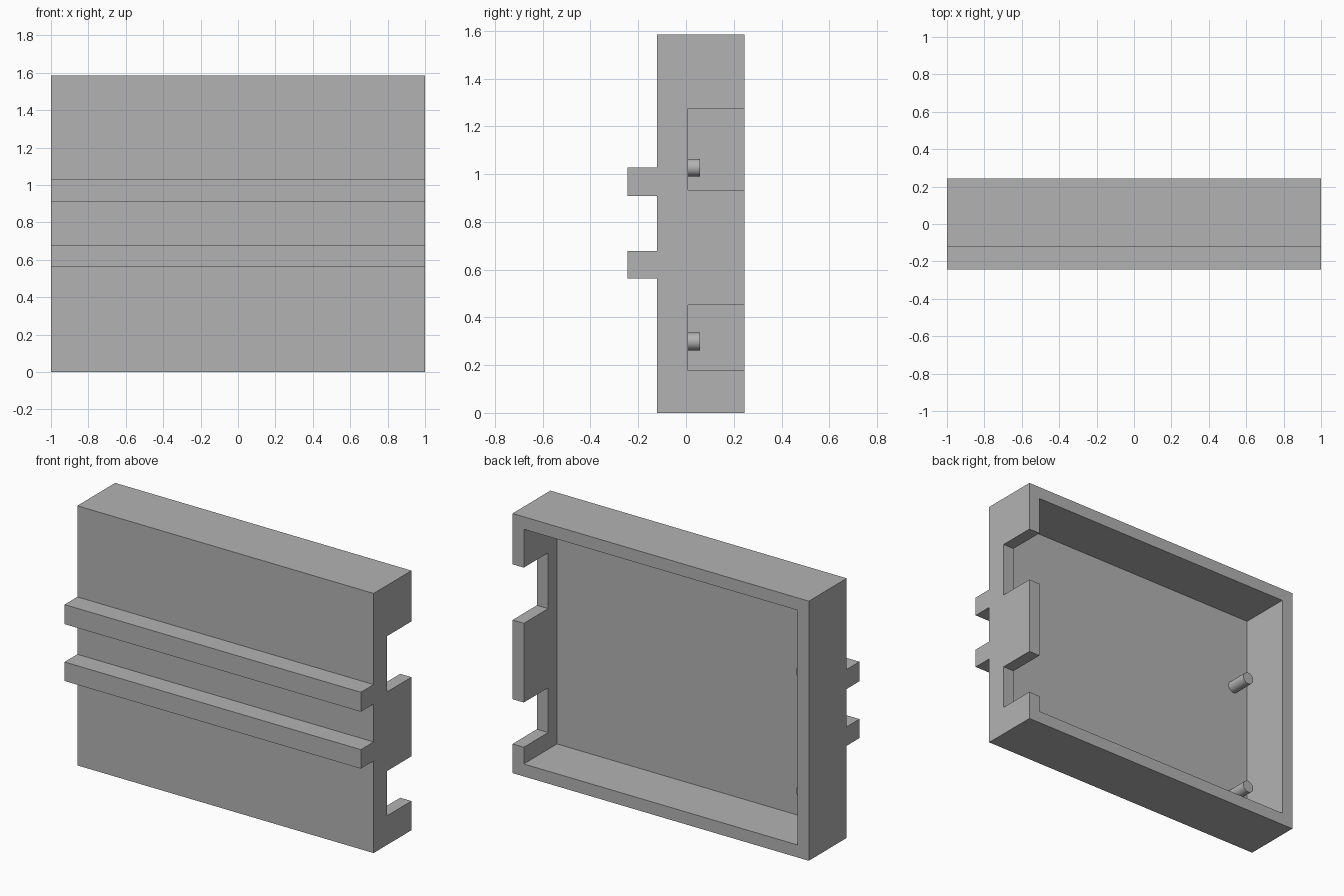
import bpy
import bmesh
from mathutils import Matrix, Vector

cube = bpy.data.objects.get("Cube")
if cube:
    bpy.data.objects.remove(cube, do_unlink=True)

# Single plain grey material
grey = bpy.data.materials.new("plain_grey")
grey.use_nodes = True
colour = (0.45, 0.45, 0.45, 1)
grey.diffuse_color = colour
grey.node_tree.nodes["Principled BSDF"].inputs["Base Color"].default_value = colour

HEIGHT, BACK, FRONT, RAIL_FRONT = 1.584, 0.244, -0.121, -0.244
WALL, FLOOR = 0.076, -0.076
RAILS = [(0.562, 0.678), (0.909, 1.028)]
NOTCHES = [(0.178, 0.451), (0.934, 1.274)]


def finish(name, bm):
    mesh = bpy.data.meshes.new(name)
    bmesh.ops.recalc_face_normals(bm, faces=bm.faces)
    bm.to_mesh(mesh)
    bm.free()
    obj = bpy.data.objects.new(name, mesh)
    bpy.context.collection.objects.link(obj)
    mesh.materials.append(grey)
    return obj


def box(name, low, high):
    low, high = Vector(low), Vector(high)
    bm = bmesh.new()
    place = Matrix.Translation((low + high) / 2) @ Matrix.Diagonal((*(high - low), 1))
    bmesh.ops.create_cube(bm, size=1, matrix=place)
    return finish(name, bm)


def cut(target, cutter):
    mod = target.modifiers.new(cutter.name, "BOOLEAN")
    mod.operation = "DIFFERENCE"
    mod.solver = "EXACT"
    mod.object = cutter
    cutter.hide_render = True
    cutter.hide_set(True)
    cutter.display_type = "WIRE"


# Case with two front rails, extruded across the width from its side profile
profile = [(BACK, 0), (FRONT, 0)]
for low, high in RAILS:
    profile += [(FRONT, low), (RAIL_FRONT, low), (RAIL_FRONT, high), (FRONT, high)]
profile += [(FRONT, HEIGHT), (BACK, HEIGHT)]
bm = bmesh.new()
side = bm.faces.new([bm.verts.new((-1, y, z)) for y, z in profile])
extruded = bmesh.ops.extrude_face_region(bm, geom=[side])["geom"]
bmesh.ops.translate(bm, vec=(2, 0, 0),
                    verts=[v for v in extruded if isinstance(v, bmesh.types.BMVert)])
case = finish("case", bm)

# Open pocket in the back
cut(case, box("pocket_cutter", (WALL - 1, FLOOR, WALL),
              (1 - WALL, BACK + 0.1, HEIGHT - WALL)))

# Notches through the left wall
for i, (low, high) in enumerate(NOTCHES):
    cut(case, box(f"notch_cutter_{i + 1}", (0.85, 0.009, low), (1.1, BACK + 0.2, high)))

# Apply the cuts and remove the cutters
bpy.context.view_layer.update()
cut_mesh = bpy.data.meshes.new_from_object(
    case.evaluated_get(bpy.context.evaluated_depsgraph_get()))
cutters = [m.object for m in case.modifiers]
case.modifiers.clear()
case.data = cut_mesh
for cutter in cutters:
    bpy.data.objects.remove(cutter, do_unlink=True)

# Round pins standing on the pocket floor
PIN_END, SINK = 0.059, 0.01
for name, z in (("lower_pin", 0.299), ("upper_pin", 1.027)):
    bm = bmesh.new()
    place = (Matrix.Translation((-0.82, (PIN_END + FLOOR - SINK) / 2, z))
             @ Matrix.Rotation(1.5708, 4, "X"))
    bmesh.ops.create_cone(bm, cap_ends=True, segments=32, radius1=0.037, radius2=0.037,
                          depth=PIN_END - FLOOR + SINK, matrix=place)
    pin = finish(name, bm)
    bpy.ops.object.select_all(action="DESELECT")
    pin.select_set(True)
    bpy.context.view_layer.objects.active = pin
    bpy.ops.object.shade_smooth_by_angle()
